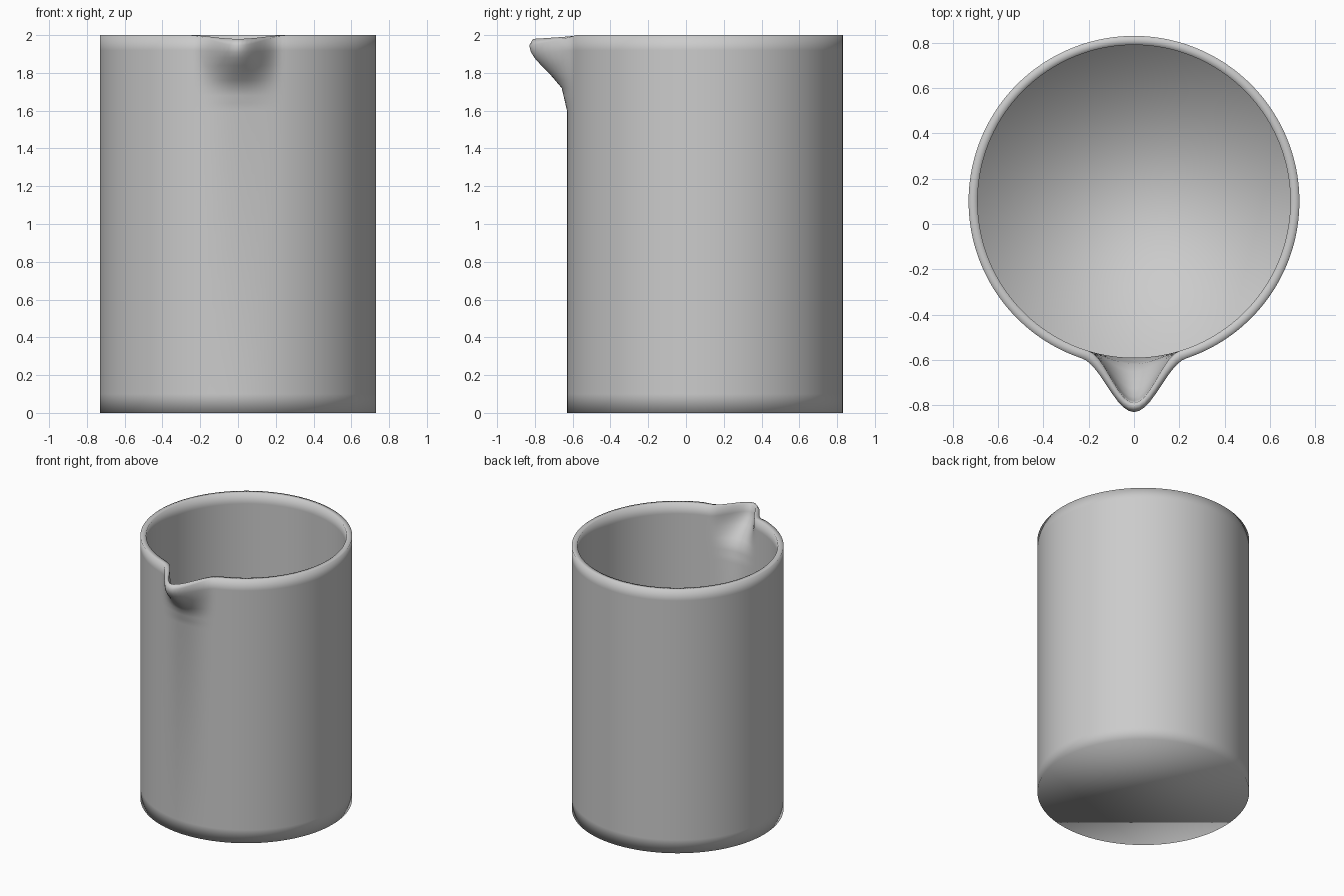
import bpy, bmesh, math

cube = bpy.data.objects.get("Cube")
if cube:
    bpy.data.objects.remove(cube)

SEGMENTS = 192
CENTRE_Y = 0.10
OUTER, INNER = 0.73, 0.69
SPOUT = [(1.60, 0), (1.72, 0.14), (1.80, 0.48), (1.87, 0.84), (1.94, 1)]


def spout_reach(z):
    """How far the spout has swelled out at height z, from 0 to 1."""
    if z <= SPOUT[0][0]:
        return 0
    for (z0, a), (z1, b) in zip(SPOUT, SPOUT[1:]):
        if z <= z1:
            return a + (b - a) * (z - z0) / (z1 - z0)
    return 1


def bell(x, width):
    return 0.5 + 0.5 * math.cos(math.pi * min(abs(x) / width, 1))


def ring(bm, radius, z, width, dip=0):
    """One loop of the wall, pulled forward into the spout."""
    verts = []
    for i in range(SEGMENTS):
        angle = math.tau * i / SEGMENTS
        x, y = radius * math.sin(angle), -radius * math.cos(angle)
        front = 1 if y < 0 else 0
        push = 0.2 * front * spout_reach(z) * bell(x, width)
        drop = dip * front * bell(x, 0.27)
        verts.append(bm.verts.new((x, CENTRE_Y + y - push, z - drop)))
    return verts


bm = bmesh.new()
spout_heights = [1.60 + 0.04 * i for i in range(9)]

# Outer wall, rim and inner wall, as one run of loops
loops = [ring(bm, OUTER, z, 0.23) for z in [0, 0.1] + spout_heights[:-1]]
loops.append(ring(bm, OUTER, 1.92, 0.23, 0.01))
loops.append(ring(bm, OUTER, 2, 0.23, 0.055))
loops.append(ring(bm, (OUTER + INNER) / 2, 2, 0.215, 0.02))
loops.append(ring(bm, INNER, 2, 0.20, 0.03))
loops += [ring(bm, INNER, z, 0.20) for z in reversed([0.05, 0.12] + spout_heights)]

for low, high in zip(loops, loops[1:]):
    for i in range(SEGMENTS):
        j = (i + 1) % SEGMENTS
        bm.faces.new((low[i], low[j], high[j], high[i]))

# Underside and inner floor
bm.faces.new(list(reversed(loops[0])))
bm.faces.new(loops[-1])
bmesh.ops.recalc_face_normals(bm, faces=bm.faces)
for face in bm.faces:
    face.smooth = True

mesh = bpy.data.meshes.new("beaker")
bm.to_mesh(mesh)
bm.free()
beaker = bpy.data.objects.new("beaker", mesh)
bpy.context.collection.objects.link(beaker)

# Plain grey finish
grey = bpy.data.materials.new("light_grey")
grey.use_nodes = True
colour = (0.6, 0.6, 0.6, 1)
grey.diffuse_color = colour
grey.node_tree.nodes["Principled BSDF"].inputs["Base Color"].default_value = colour
mesh.materials.append(grey)
